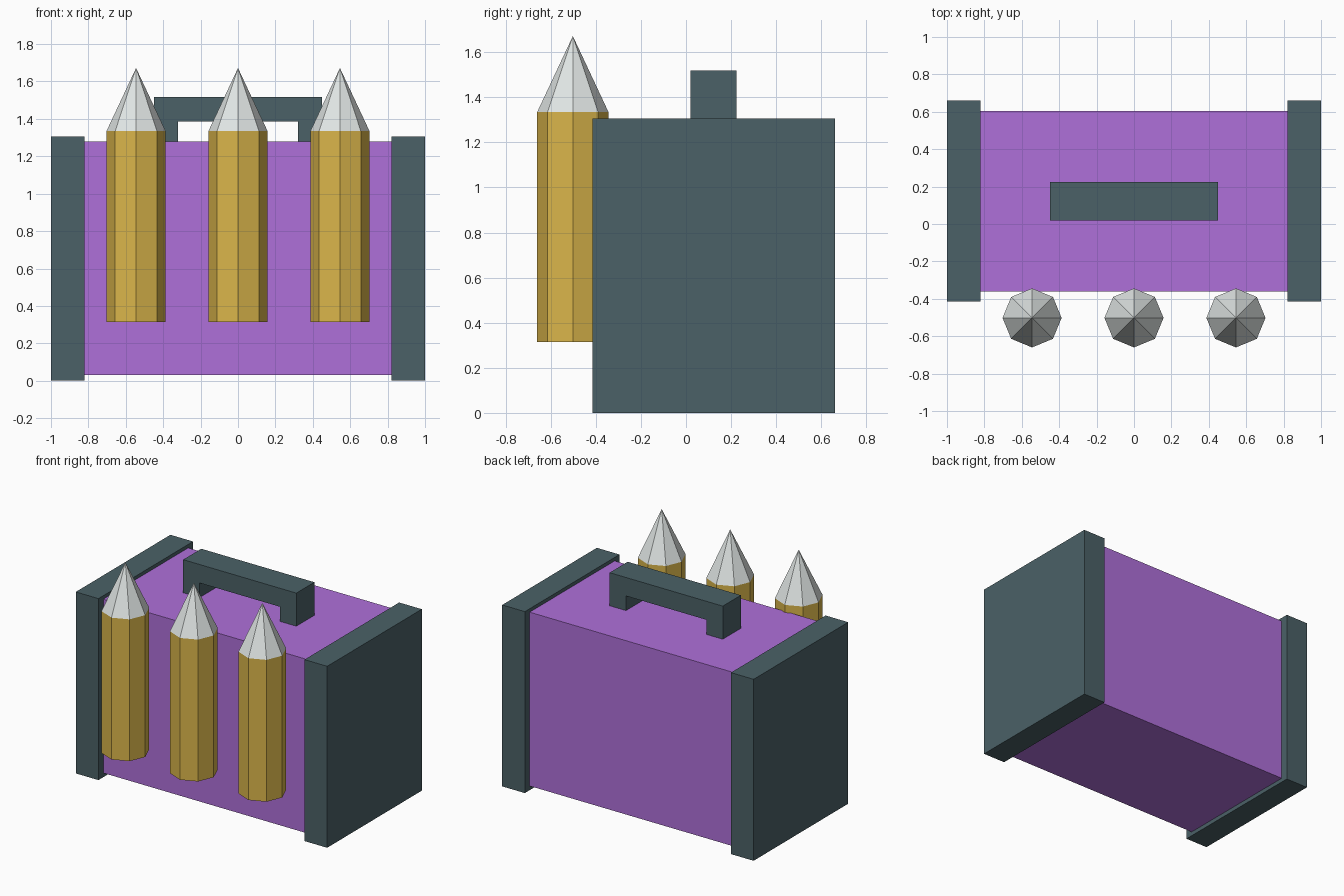
import bpy

if "Cube" in bpy.data.objects:
    bpy.data.objects.remove(bpy.data.objects["Cube"])


def material(name, rgb):
    m = bpy.data.materials.new(name)
    m.diffuse_color = (*rgb, 1)
    m.use_nodes = True
    m.node_tree.nodes["Principled BSDF"].inputs["Base Color"].default_value = m.diffuse_color
    return m


purple = material("purple", (0.43, 0.16, 0.70))
slate = material("slate", (0.07, 0.12, 0.135))
brass = material("brass", (0.71, 0.47, 0.07))
silver = material("silver", (0.75, 0.79, 0.78))


def finish(name, mat):
    ob = bpy.context.object
    ob.name = name
    ob.data.materials.append(mat)
    return ob


def box(name, lo, hi, mat):
    bpy.ops.mesh.primitive_cube_add(size=1, location=[(a + b) / 2 for a, b in zip(lo, hi)])
    bpy.context.object.scale = [b - a for a, b in zip(lo, hi)]
    bpy.ops.object.transform_apply(location=False, rotation=False, scale=True)
    return finish(name, mat)


def extrude_profile(name, pts, y0, y1, mat):
    n = len(pts)
    verts = [(x, y, z) for y in (y0, y1) for x, z in pts]
    faces = [tuple(range(n)), tuple(reversed(range(n, 2 * n)))]
    faces += [(i, i + n, (i + 1) % n + n, (i + 1) % n) for i in range(n)]
    me = bpy.data.meshes.new(name)
    me.from_pydata(verts, [], faces)
    ob = bpy.data.objects.new(name, me)
    bpy.context.collection.objects.link(ob)
    me.materials.append(mat)
    return ob


# Box body between two thick end plates
box("case_body", (-0.82, -0.36, 0.03), (0.82, 0.605, 1.28), purple)
for side, x0 in (("left", -1.0), ("right", 0.82)):
    box(side + "_end_plate", (x0, -0.415, 0), (x0 + 0.18, 0.66, 1.305), slate)

# Carry handle: bracket profile extruded in depth
half = [(0.32, 1.385), (0.32, 1.28), (0.45, 1.28), (0.45, 1.518)]
profile = half + [(-x, z) for x, z in reversed(half)]
extrude_profile("carry_handle", profile, 0.02, 0.225, slate)

# Three eight-sided rounds on the front: casing and pointed tip
R, BASE, NECK, TOP, Y = 0.158, 0.315, 1.335, 1.672, -0.502
for i, x in enumerate((-0.545, 0, 0.545), 1):
    bpy.ops.mesh.primitive_cylinder_add(vertices=8, radius=R, depth=NECK - BASE,
                                        location=(x, Y, (BASE + NECK) / 2))
    finish(f"casing_{i}", brass)
    bpy.ops.mesh.primitive_cone_add(vertices=8, radius1=R, radius2=0, depth=TOP - NECK,
                                    end_fill_type='NOTHING', location=(x, Y, (NECK + TOP) / 2))
    finish(f"pointed_tip_{i}", silver)
